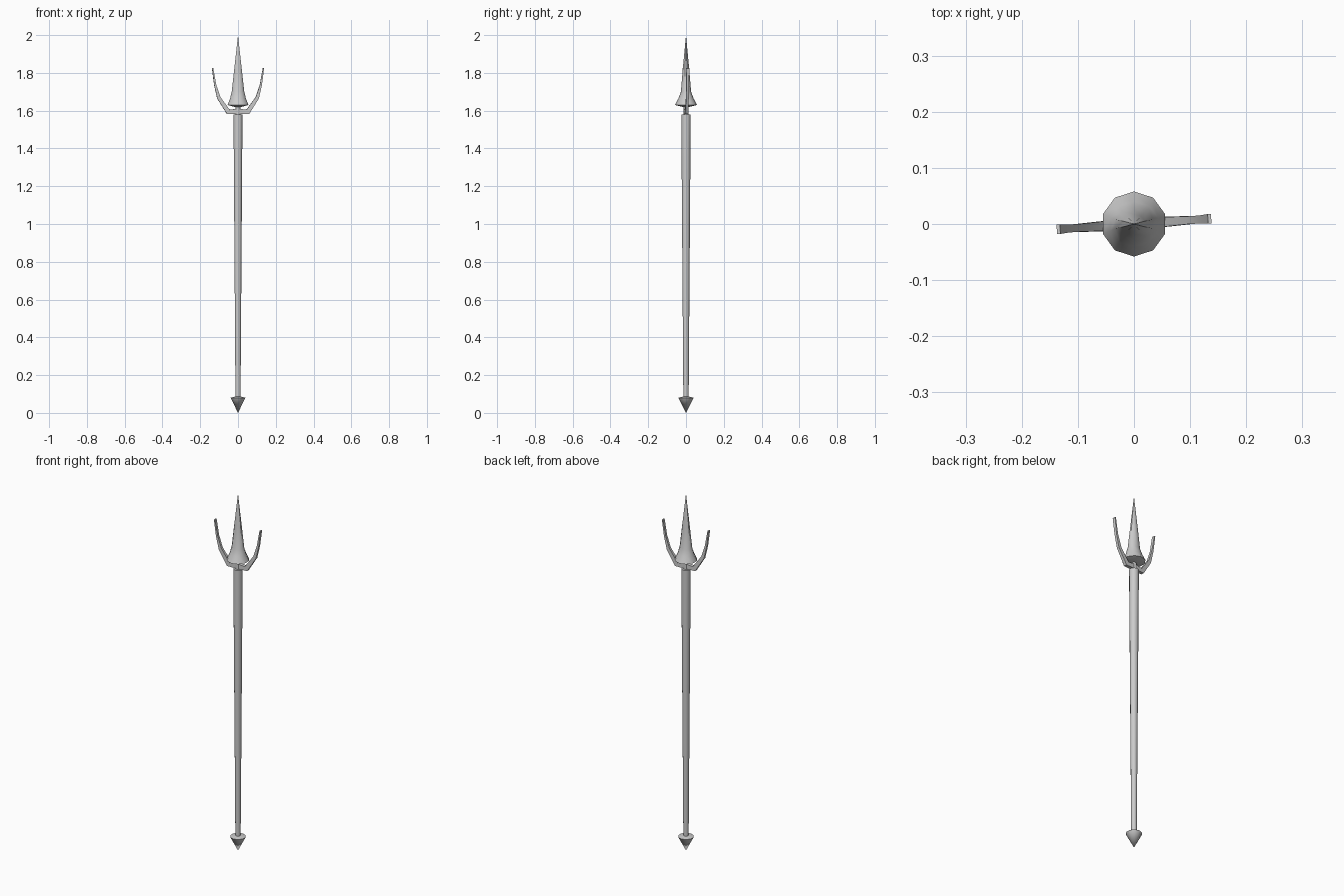
import bpy, bmesh, math
from mathutils import Vector, Matrix

if "Cube" in bpy.data.objects:
    bpy.data.objects.remove(bpy.data.objects["Cube"])


def loft(name, rings, angle=40):
    """Skin closed rings of points; a ring with one point becomes a tip."""
    bm = bmesh.new()
    loops = [[bm.verts.new(p) for p in r] for r in rings]
    for a, b in zip(loops, loops[1:]):
        n = max(len(a), len(b))
        for i in range(n):
            j = (i + 1) % n
            if len(a) == 1:
                bm.faces.new((a[0], b[j], b[i]))
            elif len(b) == 1:
                bm.faces.new((a[i], a[j], b[0]))
            else:
                bm.faces.new((a[i], a[j], b[j], b[i]))
    for end in (loops[0], loops[-1]):
        if len(end) > 2:
            bm.faces.new(end)
    bmesh.ops.recalc_face_normals(bm, faces=bm.faces)
    me = bpy.data.meshes.new(name)
    bm.to_mesh(me)
    bm.free()
    ob = bpy.data.objects.new(name, me)
    bpy.context.collection.objects.link(ob)
    bpy.ops.object.select_all(action='DESELECT')
    ob.select_set(True)
    bpy.context.view_layer.objects.active = ob
    bpy.ops.object.shade_smooth_by_angle(angle=math.radians(angle))
    return ob


def turned(name, profile, n=10):
    """Rings from (x radius, y radius, z), with a corner on the y axis."""
    rings = []
    for rx, ry, z in profile:
        if rx == 0:
            rings.append([(0, 0, z)])
        else:
            rings.append([(rx * math.sin(math.tau * i / n),
                           ry * math.cos(math.tau * i / n), z) for i in range(n)])
    return loft(name, rings)


# tapered shaft
turned("shaft", [(0.014, 0.014, 0.07), (0.025, 0.025, 1.58)])

# pointed foot
turned("foot_spike", [(0, 0, 0.0), (0.041, 0.041, 0.08), (0.016, 0.016, 0.086), (0, 0, 0.086)])

# neck between crossguard and blade
turned("neck", [(0.013, 0.013, 1.57), (0.013, 0.013, 1.64)])

# central flared spearhead
turned("spearhead", [(0, 0, 1.615), (0.058, 0.058, 1.63), (0.044, 0.040, 1.665),
                     (0.035, 0.027, 1.70), (0.021, 0.017, 1.82), (0, 0, 2.0)])

# side prongs: x, z, in-plane thickness, depth
path = [(0.0, 1.597, 0.028, 0.020), (0.052, 1.594, 0.026, 0.018),
        (0.102, 1.668, 0.018, 0.014), (0.121, 1.735, 0.011, 0.014),
        (0.135, 1.825, 0.006, 0.017)]
for side, turn in (("right", 0), ("left", math.pi)):
    rings = []
    spin = Matrix.Rotation(turn + math.radians(4), 3, 'Z')
    for i, (x, z, t, d) in enumerate(path):
        a, b = path[max(i - 1, 0)], path[min(i + 1, len(path) - 1)]
        along = Vector((b[0] - a[0], 0, b[1] - a[1])).normalized()
        across = Vector((-along.z, 0, along.x))
        c = Vector((x, 0, z))
        rings.append([spin @ (c + across * t / 2 * u + Vector((0, d / 2 * v, 0)))
                      for u, v in ((1, 1), (1, -1), (-1, -1), (-1, 1))])
    loft(side + "_prong", rings)
